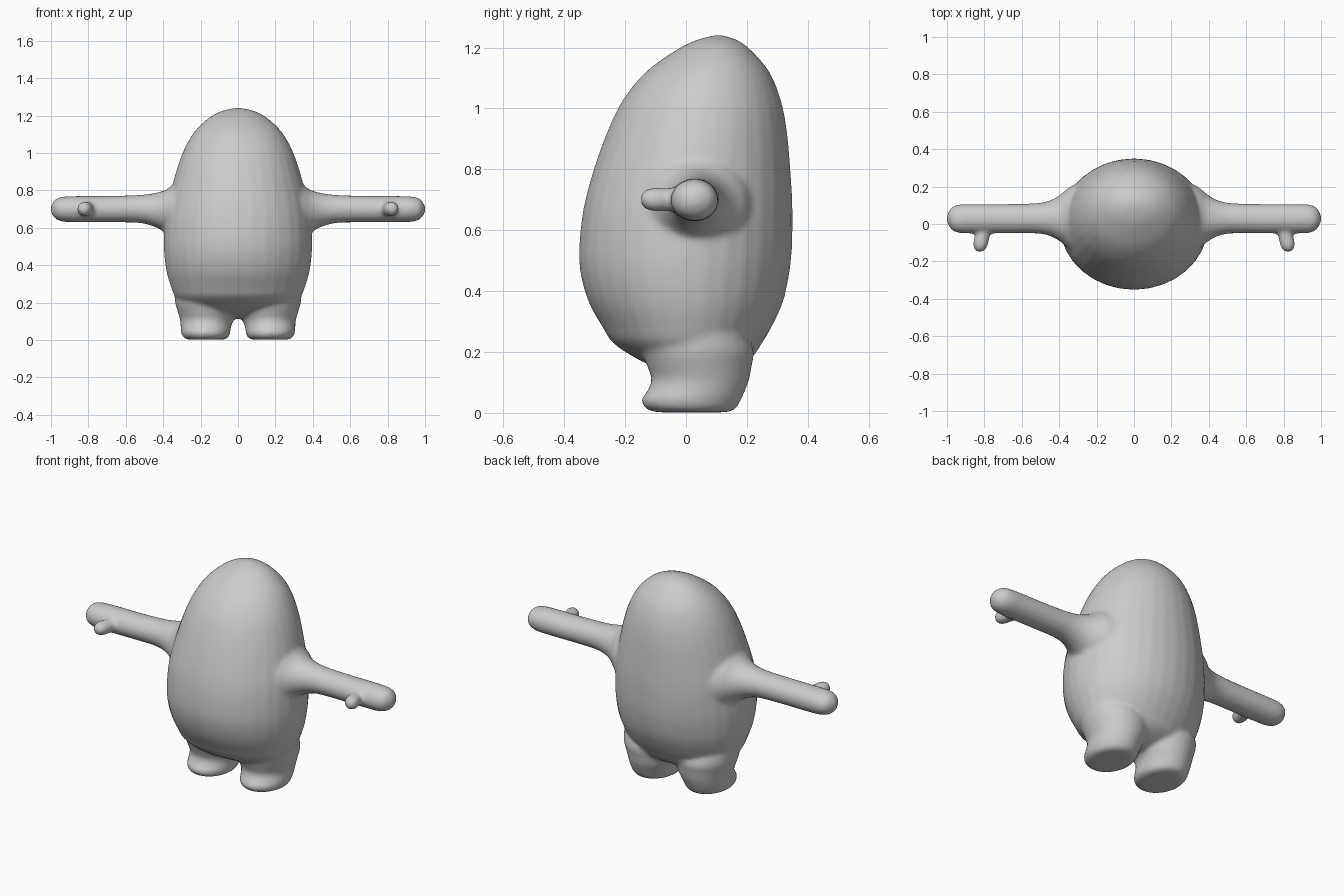
import bpy, bmesh, math
from mathutils import Vector

if "Cube" in bpy.data.objects:
    bpy.data.objects.remove(bpy.data.objects["Cube"])

bm = bmesh.new()


def smooth_rows(rows, steps=4):
    """Catmull-Rom interpolation between section rows."""
    rows = [Vector(r) for r in rows]
    out = []
    for i in range(len(rows) - 1):
        p0, p1, p2 = rows[max(i - 1, 0)], rows[i], rows[i + 1]
        p3 = rows[min(i + 2, len(rows) - 1)]
        for k in range(steps):
            t = k / steps
            out.append(0.5 * (2 * p1 + (p2 - p0) * t + (2 * p0 - 5 * p1 + 4 * p2 - p3) * t * t
                              + (3 * p1 - p0 - 3 * p2 + p3) * t ** 3))
    return out + [rows[-1]]


def loft(rows, place, sides=32):
    """Rows are (position, a_min, a_max, b_min, b_max) of oval sections."""
    rings = []
    for t, a0, a1, b0, b1 in smooth_rows(rows):
        ring = []
        for i in range(sides):
            w = math.tau * i / sides
            a = (a0 + a1) / 2 + (a1 - a0) / 2 * math.cos(w)
            b = (b0 + b1) / 2 + (b1 - b0) / 2 * math.sin(w)
            ring.append(bm.verts.new(place(t, a, b)))
        rings.append(ring)
    faces = [bm.faces.new(rings[0]), bm.faces.new(rings[-1])]
    for r, s in zip(rings, rings[1:]):
        for i in range(sides):
            j = (i + 1) % sides
            faces.append(bm.faces.new((r[i], r[j], s[j], s[i])))
    bmesh.ops.recalc_face_normals(bm, faces=faces)


# Egg-shaped torso: z, half width, y front, y back
torso = [(.115, .06, .0, .08), (.14, .2, -.08, .15), (.18, .29, -.165, .215),
         (.23, .335, -.24, .25), (.28, .357, -.273, .28), (.36, .381, -.318, .317),
         (.45, .394, -.345, .338), (.54, .396, -.351, .348), (.67, .387, -.337, .35),
         (.8, .358, -.303, .343), (.93, .322, -.256, .331), (1.03, .283, -.206, .311),
         (1.12, .228, -.132, .274), (1.19, .152, -.035, .215), (1.225, .085, .035, .168),
         (1.242, .012, .1, .115)]
loft([(z, -w, w, f, b) for z, w, f, b in torso], lambda t, a, b: (a, b, t))

# Leg with a small toe: z, x inner, x outer, y front, y back
leg = [(.002, .075, .27, -.1, .14), (.016, .05, .294, -.135, .165), (.045, .041, .305, -.146, .182),
       (.075, .036, .307, -.125, .195), (.11, .022, .31, -.113, .208), (.16, .004, .325, -.13, .217),
       (.21, .0, .338, -.14, .222), (.3, .02, .34, -.1, .18)]

# Arm flared at the shoulder: x, y front, y back, z bottom, z top
arm = [(.25, -.2, .24, .48, .88), (.34, -.14, .2, .53, .835), (.38, -.105, .168, .565, .806),
       (.42, -.078, .14, .593, .792), (.47, -.058, .12, .614, .782), (.54, -.05, .11, .627, .775),
       (.68, -.05, .107, .629, .771), (.85, -.05, .107, .629, .77), (.93, -.049, .105, .632, .767),
       (.97, -.035, .092, .644, .757), (.99, -.01, .068, .664, .735), (1.002, .018, .04, .688, .712)]

# Thumb: -y, x inner, x outer, z bottom, z top
thumb = [(-.03, .755, .85, .655, .745), (.05, .768, .848, .661, .739), (.09, .777, .859, .661, .741),
         (.12, .783, .859, .664, .738), (.14, .798, .849, .675, .727), (.15, .815, .833, .692, .71)]

for s in (-1, 1):
    loft(leg, lambda t, a, b: (s * a, b, t))
    loft(arm, lambda t, a, b: (s * t, a, b))
    loft(thumb, lambda t, a, b: (s * a, -t, b))

mesh = bpy.data.meshes.new("figure_body")
bm.to_mesh(mesh)
bm.free()
body = bpy.data.objects.new("figure_body", mesh)
bpy.context.collection.objects.link(body)

# Fuse the parts into one soft skin
remesh = body.modifiers.new("fuse", 'REMESH')
remesh.mode = 'VOXEL'
remesh.voxel_size = 0.012
remesh.use_smooth_shade = True
soften = body.modifiers.new("soften", 'SMOOTH')
soften.factor = 0.5
soften.iterations = 6

mat = bpy.data.materials.new("light grey")
mat.diffuse_color = (0.6, 0.6, 0.6, 1)
mat.use_nodes = True
mat.node_tree.nodes["Principled BSDF"].inputs["Base Color"].default_value = mat.diffuse_color
mesh.materials.append(mat)
for p in mesh.polygons:
    p.use_smooth = True
